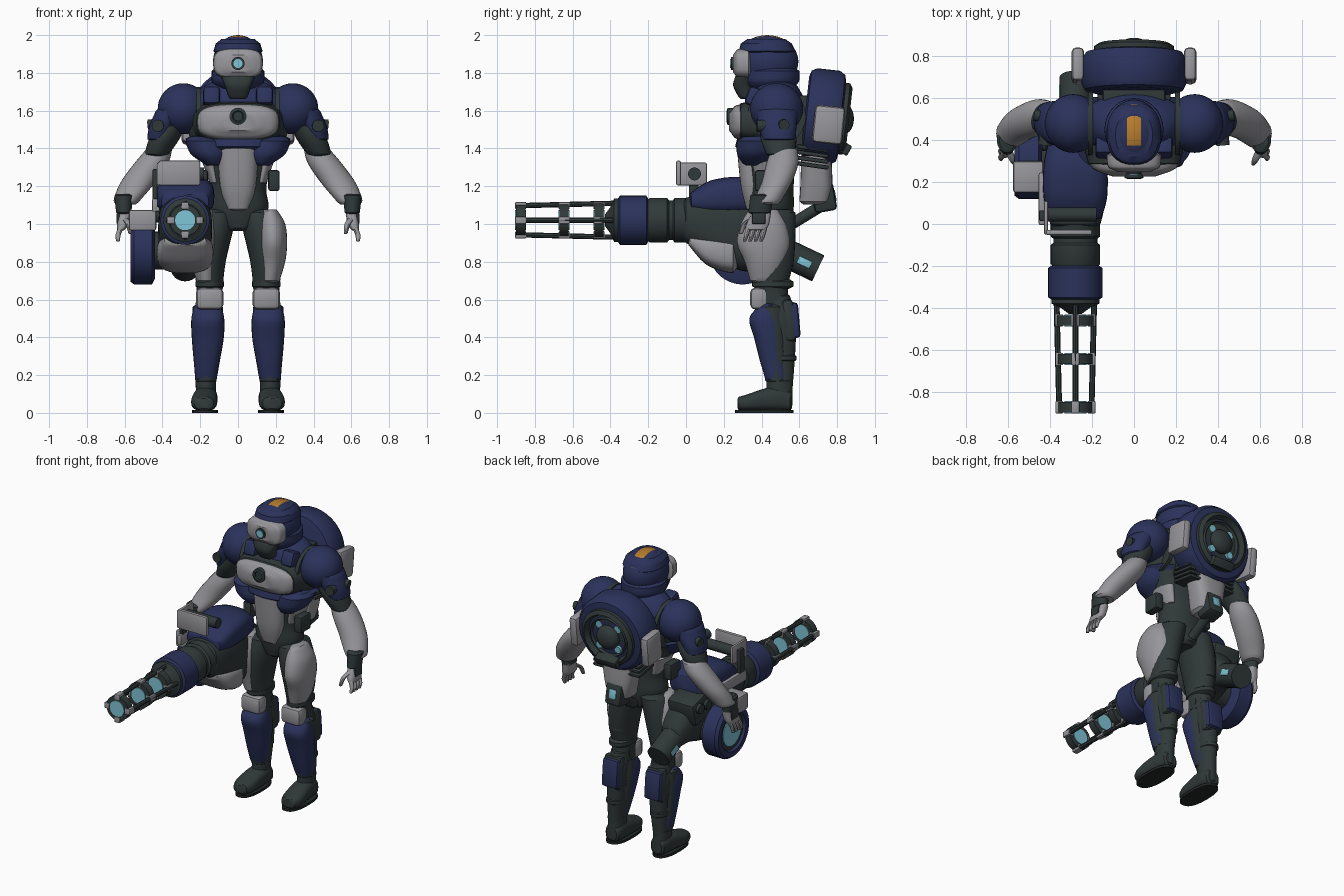
import bpy, bmesh
from math import sin, cos, pi, radians, copysign
from mathutils import Vector, Matrix

cube = bpy.data.objects.get("Cube")
if cube:
    bpy.data.objects.remove(cube, do_unlink=True)

def material(name, *rgb):
    m = bpy.data.materials.new(name)
    m.use_nodes = True
    m.diffuse_color = (*rgb, 1)
    m.node_tree.nodes["Principled BSDF"].inputs["Base Color"].default_value = (*rgb, 1)
    return m

BLUE = material("navy armour", .024, .032, .105)
GRAY = material("light gray plate", .31, .31, .33)
DARK = material("dark green gray", .03, .04, .04)
BLACK = material("near black rubber", .016, .02, .02)
CYAN = material("cyan glow", .21, .56, .68)
ORANGE = material("orange stripe", .47, .2, .025)
made = []

def finish(name, mat, bm, both=False):
    """Turn a bmesh into an object, with an optional mirrored twin."""
    bmesh.ops.remove_doubles(bm, verts=bm.verts, dist=.0001)
    bmesh.ops.recalc_face_normals(bm, faces=bm.faces)
    for side in (("left_", "right_") if both else ("",)):
        if side == "right_":
            bmesh.ops.scale(bm, vec=(-1, 1, 1), verts=bm.verts)
            bmesh.ops.reverse_faces(bm, faces=bm.faces)
        mesh = bpy.data.meshes.new(side + name)
        bm.to_mesh(mesh)
        mesh.materials.append(mat)
        ob = bpy.data.objects.new(side + name, mesh)
        bpy.context.collection.objects.link(ob)
        made.append(ob)
    bm.free()
    return ob

def skin(name, mat, rings, both=False):
    """Bridge a list of point rings and cap both ends."""
    bm = bmesh.new()
    rows = [[bm.verts.new(p) for p in ring] for ring in rings]
    for a, b in zip(rows, rows[1:]):
        for i in range(len(a)):
            bm.faces.new((a[i - 1], a[i], b[i], b[i - 1]))
    bm.faces.new(rows[0][::-1])
    bm.faces.new(rows[-1])
    return finish(name, mat, bm, both)

def loft(name, mat, *secs, axis="Z", p=2, n=28, both=False, soft=True):
    """Smooth hull through sections (u, v, height, u radius, v radius)."""
    s = [Vector(c) for c in secs]
    s = [s[0]] + s + [s[-1]]
    path = []
    for a, b, c, d in zip(s, s[1:], s[2:], s[3:]):
        for t in (0, .25, .5, .75):
            path.append(b + ((c - a) * t + (2 * a - 5 * b + 4 * c - d) * t * t + (3 * b - a - 3 * c + d) * t ** 3) / 2)
    path.append(s[-1])
    if soft:
        for end, near in ((0, 1), (-1, -2)):
            tip = path[end].copy()
            tip[2] += copysign(.2, tip[2] - path[near][2]) * min(tip[3], tip[4])
            tip[3], tip[4] = tip[3] * .75, tip[4] * .75
            path.insert(0 if end == 0 else len(path), tip)
    rings = []
    for u, v, h, ru, rv in path:
        ring = []
        for i in range(n):
            c, d = [copysign(abs(w) ** (2 / p), w) for w in (cos(2 * pi * i / n), sin(2 * pi * i / n))]
            ring.append((u + ru * c, v + rv * d, h) if axis == "Z" else (u + ru * c, h, v + rv * d))
        rings.append(ring)
    return skin(name, mat, rings, both)

def lathe(name, mat, profile, base, way, n=36, both=False):
    """Turn (radius, height) points about a direction from a base point."""
    q = Vector((0, 0, 1)).rotation_difference(Vector(way))
    turns = [2 * pi * i / n for i in range(n)]
    return skin(name, mat, [[Vector(base) + q @ Vector((r * cos(a), r * sin(a), h)) for a in turns] for r, h in profile], both)

def rod(name, mat, start, end, r, both=False, n=24):
    way = Vector(end) - Vector(start)
    return lathe(name, mat, [(r, 0), (r, way.length)], start, way, n, both)

def box(name, mat, centre, size, bevel=.012, tilt=0, both=False):
    bm = bmesh.new()
    m = Matrix.Translation(centre) @ Matrix.Rotation(radians(tilt), 4, "X")
    bmesh.ops.create_cube(bm, size=1, matrix=m @ Matrix.Diagonal((*size, 1)))
    bmesh.ops.bevel(bm, geom=bm.edges[:], offset=bevel, segments=2, profile=.5, affect="EDGES")
    return finish(name, mat, bm, both)

def ball(name, mat, centre, radii, both=False):
    bm = bmesh.new()
    m = Matrix.Translation(centre) @ Matrix.Diagonal((*radii, 1)) @ Matrix.Rotation(pi / 2, 4, "Y")
    bmesh.ops.create_uvsphere(bm, u_segments=36, v_segments=24, radius=1, matrix=m)
    return finish(name, mat, bm, both)

# Head: dome with painted stripe, brow, neck guard, visor and breathing mask
dome = ball("helmet_dome", BLUE, (0, .43, 1.86), (.132, .165, .14))
dome.data.materials.append(ORANGE)
for f in dome.data.polygons:
    f.material_index = int(abs(f.center.x) < .03 and .37 < f.center.y < .575 and f.center.z > 1.88)
loft("helmet_brow", BLUE, (0, .43, 1.915, .13, .15), (0, .425, 1.955, .118, .135), p=2.4)
loft("helmet_guard", BLUE, (0, .45, 1.73, .12, .13), (0, .45, 1.76, .14, .15), (0, .45, 1.81, .14, .15))
loft("visor", GRAY, (0, 1.85, .26, .1, .06), (0, 1.85, .275, .125, .075), (0, 1.85, .33, .132, .08), axis="Y", p=3.2)
rod("visor_lens_ring", DARK, (0, .27, 1.85), (0, .238, 1.85), .035)
rod("visor_lens", CYAN, (0, .25, 1.85), (0, .234, 1.85), .024)
loft("breathing_mask", DARK, (0, .32, 1.67, .05, .04), (0, .3, 1.73, .07, .05), (0, .31, 1.78, .09, .05), p=3)

# Torso: dark suit with chest, belly and rib armour
loft("suit_torso", DARK, (0, .45, .98, .09, .1), (0, .45, 1.08, .16, .12), (0, .45, 1.2, .15, .12), (0, .45, 1.36, .2, .13),
     (0, .46, 1.5, .27, .15), (0, .47, 1.62, .27, .14), (0, .47, 1.7, .17, .11), (0, .46, 1.78, .09, .09))
loft("belly_plate", GRAY, (0, .37, 1.08, .06, .05), (0, .36, 1.2, .095, .07), (0, .36, 1.4, .11, .09), p=2.5)
loft("flank_plate", GRAY, (.12, .45, 1.22, .03, .08), (.15, .45, 1.33, .04, .1), both=True)
loft("rib_band", BLUE, (0, .42, 1.41, .24, .16), (0, .44, 1.45, .28, .17))
loft("rib_guard", BLUE, (.13, .37, 1.32, .05, .07), (.15, .38, 1.37, .1, .11), (.17, .4, 1.44, .11, .13), both=True)
loft("chest_rim", DARK, (0, 1.54, .29, .22, .1), (0, 1.54, .42, .25, .12), axis="Y", p=3)
loft("chest_plate", GRAY, (0, 1.54, .24, .14, .06), (0, 1.54, .26, .19, .085), (0, 1.54, .3, .22, .095), (0, 1.54, .37, .23, .1), axis="Y", p=3)
lathe("chest_dial", DARK, [(.045, 0), (.045, .04), (.03, .045), (.025, .038), (0, .038)], (0, .26, 1.57), (0, -1, 0))
loft("shoulder_yoke", BLUE, (0, .48, 1.58, .27, .145), (0, .48, 1.66, .25, .145), (0, .48, 1.73, .18, .11))
box("collar_pad", BLUE, (.14, .37, 1.67), (.09, .1, .1), .02, -20, both=True)
rod("shoulder_strap", DARK, (.195, .48, 1.57), (.22, .48, 1.57), .155, both=True)
box("belt_pouch", DARK, (.19, .42, 1.23), (.06, .11, .11), both=True)

# Arms
ball("shoulder_pad", BLUE, (.29, .48, 1.61), (.135, .14, .135), both=True)
loft("upper_arm", BLUE, (.35, .48, 1.6, .085, .11), (.4, .485, 1.51, .072, .1), (.42, .49, 1.45, .06, .085), both=True)
loft("elbow", DARK, (.35, .48, 1.52, .07, .09), (.39, .49, 1.45, .08, .095), (.43, .5, 1.37, .065, .075), both=True)
rod("arm_front_knob", DARK, (.42, .43, 1.52), (.425, .375, 1.52), .032, both=True)
rod("arm_side_knob", DARK, (.42, .51, 1.53), (.475, .52, 1.525), .028, both=True)
loft("forearm", GRAY, (.42, .52, 1.39, .07, .07), (.46, .51, 1.32, .09, .085), (.53, .48, 1.22, .092, .08),
     (.58, .44, 1.14, .075, .075), (.592, .43, 1.115, .065, .07), both=True)
loft("wrist_cuff", DARK, (.605, .4, 1.15, .05, .06), (.605, .39, 1.06, .04, .06), both=True)
loft("palm", GRAY, (.6, .4, 1.06, .03, .05), (.61, .38, 1.0, .03, .06), (.62, .37, .97, .02, .055), p=3, both=True)
box("hand_back_plate", DARK, (.635, .385, 1.03), (.015, .07, .06), .005, both=True)
for i in range(4):
    y = .33 + i * .029
    loft(f"finger_{i + 1}", GRAY, (.62, y, .98, .015, .014), (.635, y - .01, .94, .014, .013), (.635, y - .02, .91, .01, .01), n=10, both=True)
loft("thumb", GRAY, (.6, .35, 1.03, .018, .018), (.58, .31, 1.0, .016, .016), (.57, .29, .95, .01, .012), n=10, both=True)

# Legs
loft("thigh", DARK, (.1, .46, 1.06, .09, .12), (.13, .45, .95, .1, .13), (.15, .45, .8, .085, .12), (.15, .45, .67, .07, .09), (.15, .47, .56, .065, .08), both=True)
loft("thigh_plate", GRAY, (.17, .41, 1.07, .04, .08), (.18, .41, 1.0, .07, .12), (.185, .41, .9, .075, .14), (.18, .42, .8, .07, .11), (.17, .42, .7, .05, .08), both=True)
for z in (.67, .78):
    loft("thigh_strap", DARK, (.15, .46, z, .075, .11), (.15, .46, z + .025, .075, .11), both=True)
box("knee_pad", GRAY, (.15, .385, .605), (.145, .09, .115), .025, both=True)
rod("knee_joint", DARK, (.085, .45, .61), (.215, .45, .61), .04, both=True)
loft("lower_leg", DARK, (.15, .48, .62, .06, .07), (.16, .5, .5, .07, .08), (.16, .51, .35, .06, .07), (.17, .5, .14, .05, .065), both=True)
loft("shin_rim", DARK, (.16, .45, .56, .08, .08), (.16, .46, .4, .082, .08), (.17, .48, .17, .056, .06), both=True)
loft("shin_guard", BLUE, (.16, .44, .57, .07, .05), (.16, .42, .5, .087, .085), (.16, .44, .4, .085, .08),
     (.165, .46, .28, .07, .07), (.17, .48, .18, .056, .06), p=2.5, both=True)
box("calf_rim", DARK, (.16, .545, .49), (.13, .06, .22), .02, 5, both=True)
box("calf_guard", BLUE, (.16, .565, .49), (.12, .07, .19), .02, 5, both=True)
loft("ankle_strap", DARK, (.165, .51, .28, .06, .075), (.165, .51, .3, .06, .075), both=True)
loft("boot_shaft", DARK, (.17, .495, .04, .05, .07), (.17, .495, .17, .055, .07), both=True)
loft("boot_foot", DARK, (.18, .05, .28, .05, .035), (.18, .055, .33, .068, .045), (.175, .07, .42, .066, .06), (.17, .075, .5, .06, .065), (.17, .065, .55, .05, .055), axis="Y", p=2.5, both=True)
loft("boot_sole", BLACK, (.175, .415, 0, .068, .155), (.175, .415, .016, .068, .155), p=2.5, soft=False, both=True)

# Backpack: tilted turbine drum, side plates, hoses and lower exhaust
back = Vector((0, cos(.11), -sin(.11)))
hub = Vector((0, .63, 1.58))
lathe("turbine_drum", BLUE, [(.2, 0), (.235, .01), (.25, .04), (.25, .16), (.23, .19), (.18, .2)], hub, back, 48)
lathe("turbine_lip", DARK, [(.19, .17), (.19, .22), (.165, .235), (.15, .2), (.135, .2), (.13, .215), (.12, .2), (0, .2)], hub, back, 48)
ball("turbine_hub", DARK, hub + back * .21, (.08, .05, .08))
for i in range(4):
    a = radians(45 + 90 * i)
    spot = hub + back * .202 + Vector((cos(a) * .098, 0, sin(a) * .098))
    rod(f"turbine_light_{i + 1}", CYAN, spot - back * .02, spot + back * .007, .024)
box("turbine_latch", DARK, (0, .84, 1.4), (.16, .06, .06), .01, -30)
box("pack_side_plate", GRAY, (.268, .755, 1.525), (.06, .16, .2), .022, -6, both=True)
box("pack_mount", DARK, (0, .6, 1.53), (.3, .1, .3))
for i in range(4):
    box(f"hose_ridge_{i + 1}", DARK, (.13, .67, 1.31 + i * .03), (.09, .17, .022), .008, -8, both=True)
loft("pack_lower_housing", GRAY, (0, .68, 1.12, .08, .08), (0, .69, 1.2, .1, .085), (0, .69, 1.36, .13, .08), p=3)
box("pack_exhaust", DARK, (0, .73, 1.14), (.12, .12, .15), .02, 10)
box("exhaust_light", CYAN, (0, .787, 1.15), (.05, .012, .06), .003, 10)
rod("pack_strut", DARK, (0, .74, 1.11), (0, .56, 1.0), .03)

# Heavy gun: caged barrel, sleeve, body shells
GX, GZ = -.28, 1.02

def along(name, mat, profile):
    return lathe(name, mat, [(r, y) for y, r in profile], (GX, 0, GZ), (0, 1, 0))

for i, (y, r) in enumerate(((-.875, .082), (-.645, .085), (-.46, .09))):
    along(f"cage_ring_{i + 1}", DARK, [(y - .024, r), (y + .024, r)])
    along(f"cage_light_{i + 1}", CYAN, [(y - .029, .053), (y + .029, .053)])
    for k in range(4):
        c, s = round(cos(k * pi / 2)), round(sin(k * pi / 2))
        box(f"cage_clamp_{i + 1}_{k + 1}", GRAY, (GX + c * .077, y, GZ + s * .077), (.038, .058, .038), .004)
        if i == 0:
            rod(f"cage_rod_{k + 1}", DARK, (GX + c * .077, -.89, GZ + s * .077), (GX + c * .09, -.36, GZ + s * .09), .014, n=8)
along("barrel_nose", DARK, [(-.43, .03), (-.4, .07), (-.38, .115), (-.35, .115)])
along("barrel_sleeve", BLUE, [(-.36, .115), (-.35, .13), (-.21, .13), (-.2, .115)])
along("barrel_neck", DARK, [(-.21, .105), (-.19, .118), (-.1, .118), (-.09, .105), (-.07, .105), (-.06, .118), (.01, .118), (.02, .125), (.06, .125)])
loft("gun_core", DARK, (GX, 1.02, 0, .12, .12), (GX, 1, .1, .14, .15), (GX, .95, .3, .14, .2), (GX, .92, .46, .11, .14), (GX, .85, .56, .07, .08), axis="Y", p=2.8)
loft("gun_top_shell", BLUE, (GX, 1.12, .03, .125, .05), (GX, 1.14, .13, .152, .09), (GX, 1.15, .28, .152, .1), (GX, 1.14, .39, .13, .08), axis="Y", p=3)
loft("gun_lower_shell", GRAY, (GX, .91, .02, .11, .03), (GX, .865, .1, .145, .075), (GX, .845, .19, .15, .095), (GX, .84, .25, .145, .1), axis="Y", p=3)
rod("gun_tail", DARK, (GX, .5, .86), (GX, .7, .765), .076)
box("gun_tail_light", CYAN, (GX, .627, .797), (.156, .075, .04), .004, -25)
box("gun_rear_block", DARK, (-.32, .42, 1.02), (.2, .18, .16), .02, -15)
for i in range(2):
    rod(f"gun_rear_knob_{i + 1}", DARK, (-.36, .38 + i * .08, 1.04), (-.44, .38 + i * .08, 1.04), .032)

# Side drum of the gun
rod("drum_axle", DARK, (-.3, .31, .86), (-.45, .31, .86), .1)
lathe("ammo_drum", BLUE, [(.15, 0), (.18, .015), (.18, .11), (.165, .13), (.13, .13), (.12, .11), (0, .11)], (-.44, .3, .86), (-1, 0, 0), 48)
rod("drum_light_rim", DARK, (-.54, .3, .86), (-.555, .3, .86), .122)
rod("drum_light", CYAN, (-.54, .3, .86), (-.56, .3, .86), .098)
box("drum_housing", GRAY, (-.505, .225, 1.02), (.145, .15, .11))

# Carry handle
box("handle_front_plate", GRAY, (-.31, -.04, 1.27), (.22, .025, .13), .008)
box("handle_side_plate", GRAY, (-.42, .03, 1.265), (.02, .16, .12), .008)
rod("handle_grip", DARK, (-.42, .045, 1.265), (-.18, .045, 1.265), .034)
box("handle_post", DARK, (-.44, .04, 1.18), (.025, .05, .22), .006)
box("handle_rail", GRAY, (-.44, .12, 1.1), (.03, .25, .07), .008)

# Smooth shading with sharp edges kept
for ob in bpy.context.selected_objects:
    ob.select_set(False)
for ob in made:
    ob.select_set(True)
bpy.context.view_layer.objects.active = made[0]
bpy.ops.object.shade_smooth_by_angle(angle=radians(35))
